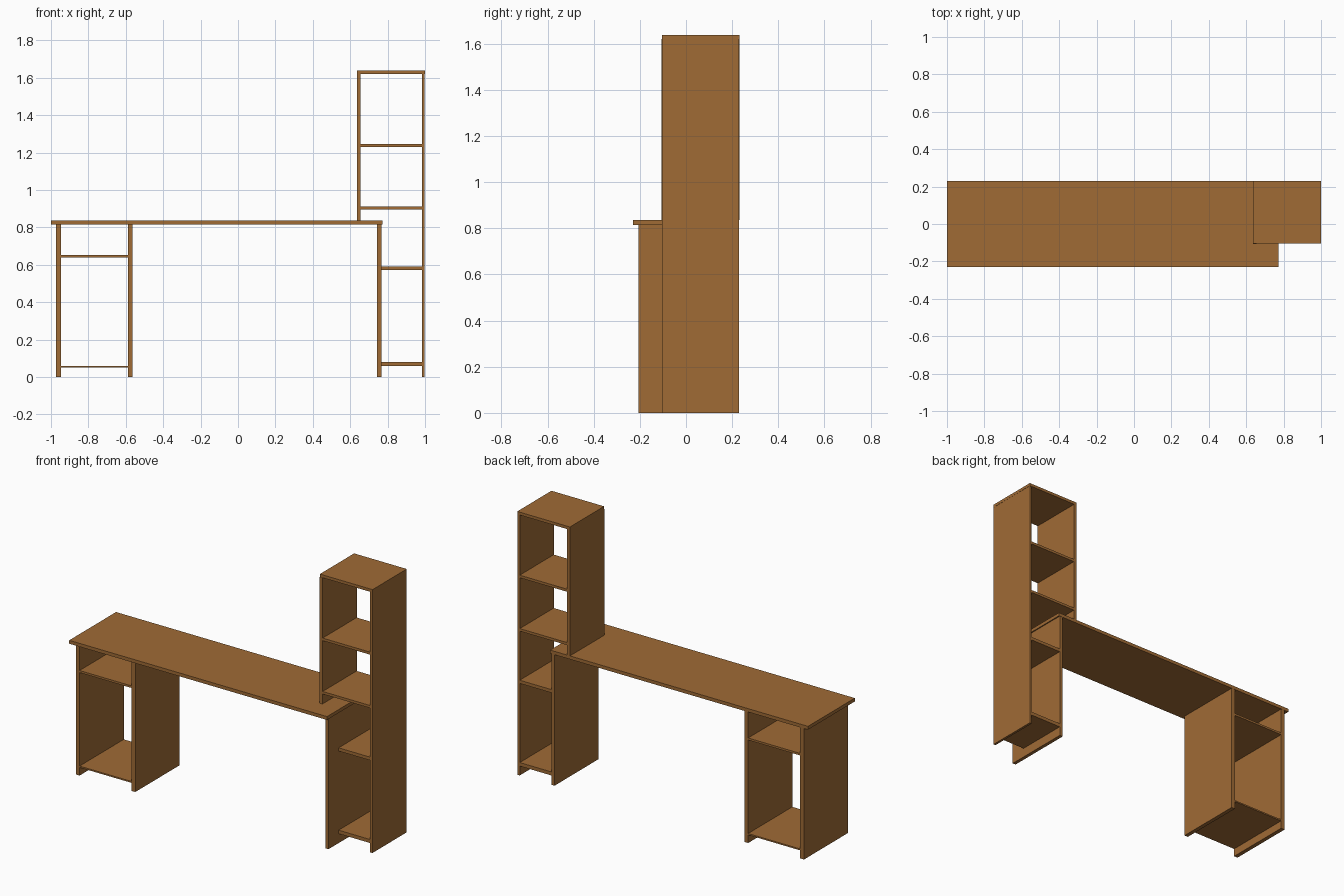
import bpy
import bmesh

if "Cube" in bpy.data.objects:
    bpy.data.objects.remove(bpy.data.objects["Cube"])

wood = bpy.data.materials.new("brown wood")
wood.diffuse_color = (0.35, 0.147, 0.036, 1)
wood.use_nodes = True
wood.node_tree.nodes["Principled BSDF"].inputs["Base Color"].default_value = wood.diffuse_color


def board(name, x, y, z):
    """Rectangular board given by its (min, max) range on each axis."""
    bm = bmesh.new()
    bmesh.ops.create_cube(bm, size=1)
    for v in bm.verts:
        v.co = [r[0] if c < 0 else r[1] for c, r in zip(v.co, (x, y, z))]
    mesh = bpy.data.meshes.new(name)
    bm.to_mesh(mesh)
    bm.free()
    mesh.materials.append(wood)
    obj = bpy.data.objects.new(name, mesh)
    bpy.context.collection.objects.link(obj)
    return obj


DESK_Y = (-0.23, 0.23)
LEG_Y = (-0.205, 0.229)
TOWER_Y = (-0.105, 0.229)
DESK_BOTTOM, DESK_TOP = 0.815, 0.836

# Desk top
board("desk_top", (-1.0, 0.773), DESK_Y, (DESK_BOTTOM, DESK_TOP))

# Panel legs: two for the left pedestal, one under the right end
for name, x0, x1 in (("outer_left_leg", -0.972, -0.946),
                     ("inner_left_leg", -0.588, -0.563),
                     ("right_leg", 0.744, 0.766)):
    board(name, (x0, x1), LEG_Y, (0, DESK_BOTTOM))

# Left pedestal shelves
for name, z0, z1 in (("pedestal_bottom_shelf", 0.05, 0.059),
                     ("pedestal_upper_shelf", 0.64, 0.653)):
    board(name, (-0.946, -0.588), LEG_Y, (z0, z1))

# Shelf tower: full-height right panel, short left panel standing on the desk
board("tower_right_panel", (0.983, 0.998), TOWER_Y, (0, 1.62))
board("tower_left_panel", (0.637, 0.656), (-0.107, 0.231), (DESK_TOP, 1.62))
board("tower_top", (0.637, 0.999), (-0.105, 0.231), (1.62, 1.638))

# Tower shelves above the desk
for name, z0, z1 in (("tower_lower_shelf", 0.897, 0.913),
                     ("tower_upper_shelf", 1.229, 1.245)):
    board(name, (0.656, 0.983), TOWER_Y, (z0, z1))

# Tower shelves below the desk
for name, z0, z1 in (("base_bottom_shelf", 0.058, 0.08),
                     ("base_middle_shelf", 0.572, 0.592)):
    board(name, (0.766, 0.983), TOWER_Y, (z0, z1))
